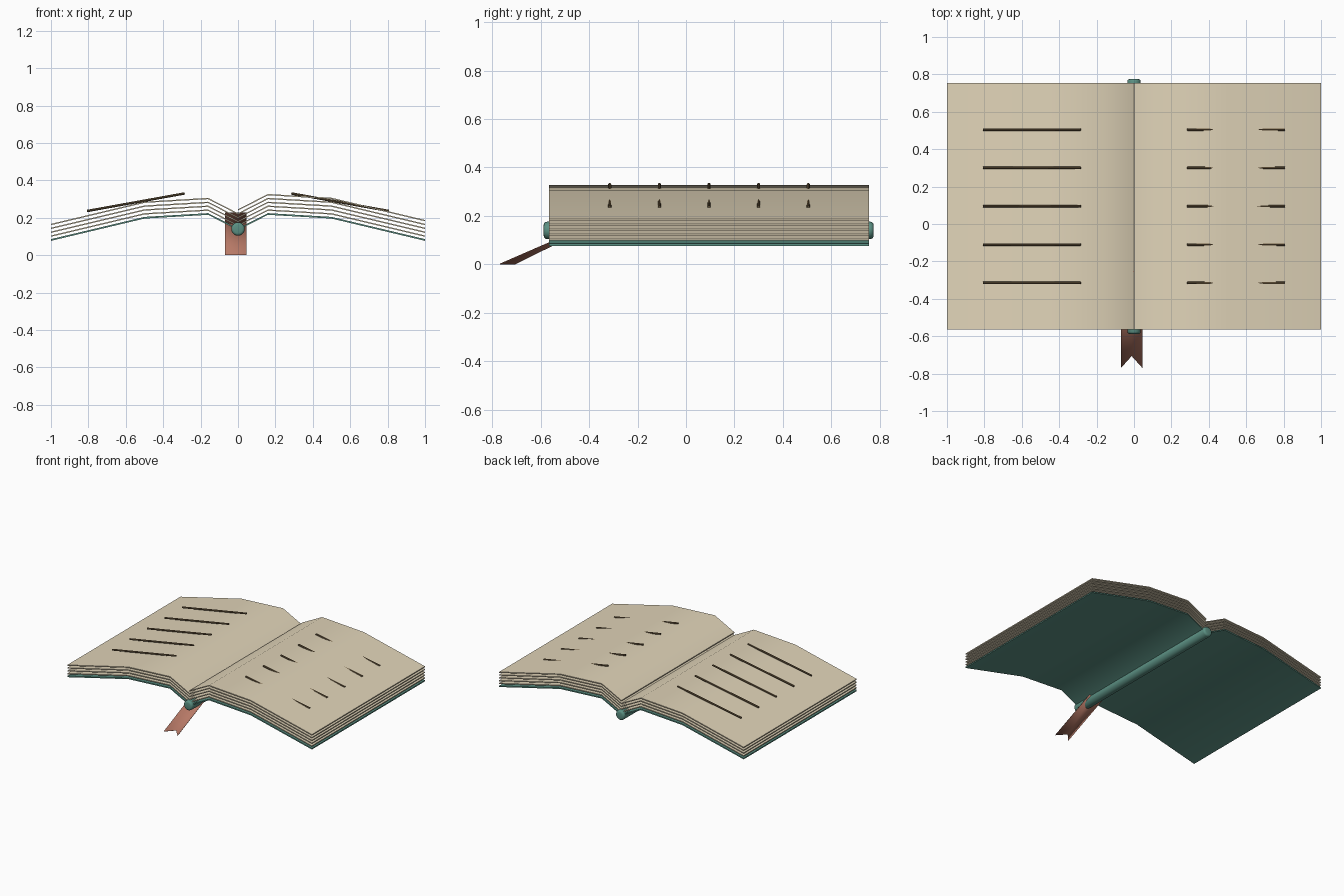
import bpy, bmesh, math
from mathutils import Vector

if "Cube" in bpy.data.objects:
    bpy.data.objects.remove(bpy.data.objects["Cube"])

Y0, Y1 = -0.565, 0.755              # front and back edge of the sheets
PROFILE = [(0, 0.138), (0.16, 0.22), (0.5, 0.2), (1.0, 0.081)]  # half section
GAP = 0.0207                        # spacing between sheets


def material(name, rgb):
    m = bpy.data.materials.new(name)
    m.diffuse_color = (*[c ** 2.2 for c in rgb], 1)
    m.use_nodes = True
    m.node_tree.nodes["Principled BSDF"].inputs["Base Color"].default_value = m.diffuse_color
    return m


CREAM = material("cream paper", (0.88, 0.83, 0.72))
TEAL = material("teal cover", (0.36, 0.56, 0.51))
BROWN = material("brown ink", (0.43, 0.36, 0.26))
ROSE = material("rose ribbon", (0.71, 0.47, 0.40))


def finish(bm, name, mat, angle=40):
    bmesh.ops.recalc_face_normals(bm, faces=bm.faces)
    me = bpy.data.meshes.new(name)
    bm.to_mesh(me)
    bm.free()
    me.materials.append(mat)
    ob = bpy.data.objects.new(name, me)
    bpy.context.collection.objects.link(ob)
    bpy.ops.object.select_all(action='DESELECT')
    ob.select_set(True)
    bpy.context.view_layer.objects.active = ob
    bpy.ops.object.shade_smooth_by_angle(angle=math.radians(angle))
    return ob


def extrude_section(name, pts, y0, y1, mat):
    """Closed xz outline extruded along y."""
    bm = bmesh.new()
    a = [bm.verts.new((x, y0, z)) for x, z in pts]
    b = [bm.verts.new((x, y1, z)) for x, z in pts]
    n = len(pts)
    for i in range(n):
        j = (i + 1) % n
        bm.faces.new((a[i], a[j], b[j], b[i]))
    # end caps as strips, since the outline is a thin bent band
    for i in range(n // 2 - 1):
        for v in (a, b):
            bm.faces.new((v[i], v[i + 1], v[n - 2 - i], v[n - 1 - i]))
    return finish(bm, name, mat)


def sheet(name, side, lift, thick, mat):
    mid = [(side * x, z + lift) for x, z in PROFILE]
    outline = [(x, z + thick / 2) for x, z in mid]
    outline += [(x, z - thick / 2) for x, z in reversed(mid)]
    extrude_section(name, outline, Y0, Y1, mat)


def rod(name, p, q, radius, sides, mat, bevel=0):
    p, q = Vector(p), Vector(q)
    bm = bmesh.new()
    bmesh.ops.create_cone(bm, cap_ends=True, segments=sides, radius1=radius,
                          radius2=radius, depth=(q - p).length)
    if bevel:
        rims = [e for e in bm.edges if abs(e.verts[0].co.z - e.verts[1].co.z) < 1e-5]
        bmesh.ops.bevel(bm, geom=rims, offset=bevel, segments=3, profile=0.5,
                        affect='EDGES')
    bmesh.ops.transform(bm, matrix=(q - p).to_track_quat('Z', 'Y').to_matrix().to_4x4(),
                        verts=bm.verts)
    bmesh.ops.translate(bm, vec=(p + q) / 2, verts=bm.verts)
    return finish(bm, name, mat)


# Cover boards and page sheets: four on the left, five on the right
for side, label, count in ((-1, "left", 4), (1, "right", 5)):
    sheet(f"{label}_cover", side, 0, 0.009, TEAL)
    for k in range(1, count + 1):
        sheet(f"{label}_page_{k}", side, k * GAP, 0.007, CREAM)
    # Straight lines of writing
    for i in range(5):
        y = 0.505 - 0.205 * i
        rod(f"{label}_writing_{i + 1}", (side * 0.285, y, 0.330),
            (side * 0.807, y, 0.236), 0.0065, 8, BROWN)

# Rounded spine
rod("spine", (0, -0.588, 0.14), (0, 0.775, 0.14), 0.036, 24, TEAL, bevel=0.014)

# Ribbon bookmark with a notched tail resting on the ground
bm = bmesh.new()
tail = [(-0.07, -0.768, 0), (-0.0125, -0.705, 0), (0.045, -0.768, 0)]
root = [(x, -0.25, 0.225) for x in (-0.07, -0.0125, 0.045)]
t = [bm.verts.new(v) for v in tail]
r = [bm.verts.new(v) for v in root]
for i in (0, 1):
    bm.faces.new((t[i], t[i + 1], r[i + 1], r[i]))
ribbon = finish(bm, "ribbon", ROSE)
mod = ribbon.modifiers.new("thickness", 'SOLIDIFY')
mod.thickness = 0.003
mod.offset = 1 if ribbon.data.polygons[0].normal.z > 0 else -1
